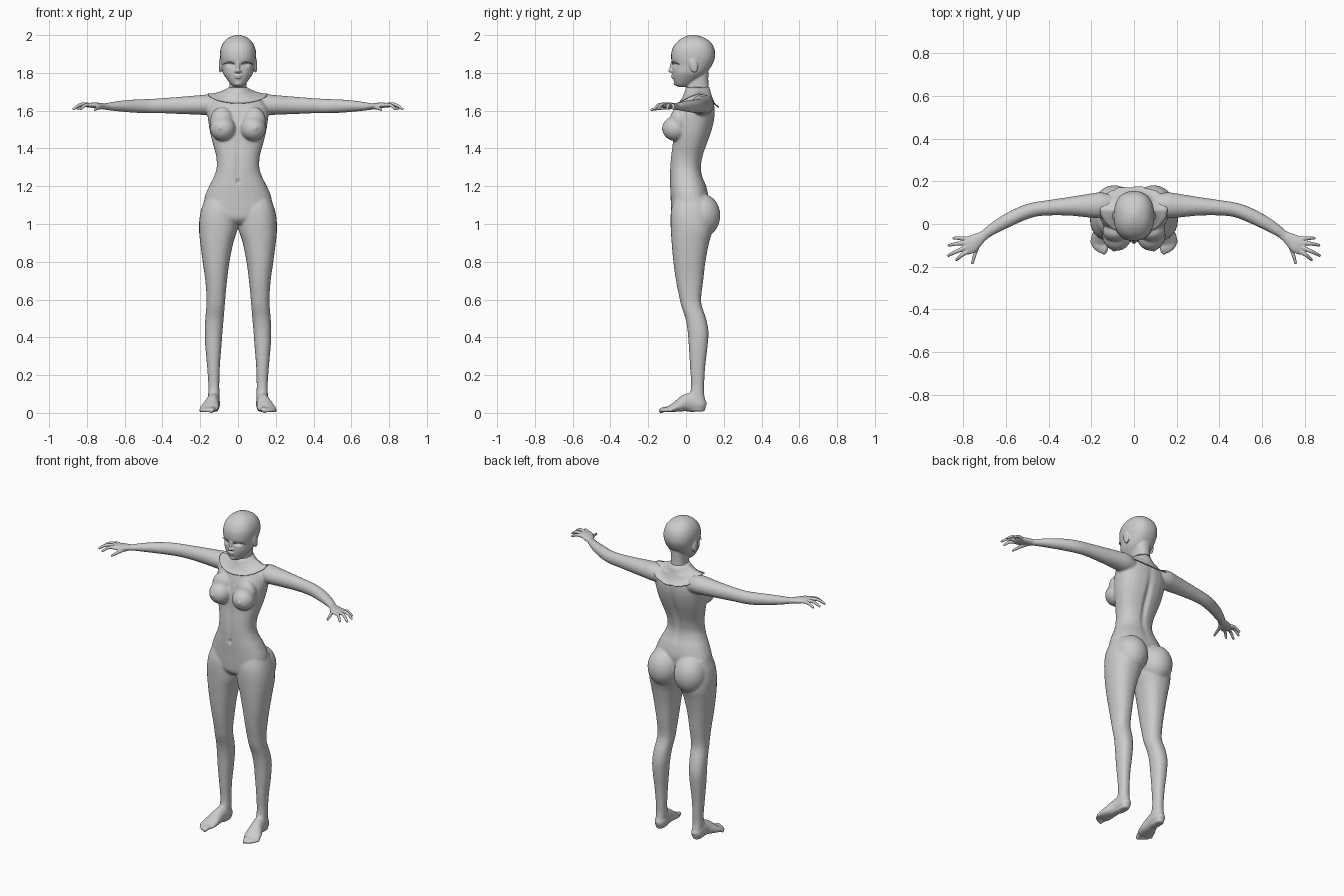
import bpy, bmesh, math, random
from mathutils import Vector, Matrix

random.seed(4)
Z = Vector((0, 0, 1))


def spline(rows, n=4):
    # Catmull-Rom interpolation of every column
    out = []
    for i in range(len(rows) - 1):
        a, b = rows[max(i - 1, 0)], rows[i]
        c, d = rows[i + 1], rows[min(i + 2, len(rows) - 1)]
        for k in range(n):
            t = k / n
            out.append([0.5 * (2*q + (r - p)*t + (2*p - 5*q + 4*r - s)*t*t + (3*q - p - 3*r + s)*t**3)
                        for p, q, r, s in zip(a, b, c, d)])
    return out + [list(rows[-1])]


def oval(c, u, v, e=1.0, n=28):
    f = lambda w: math.copysign(abs(w) ** e, w)
    return [c + u * f(math.cos(2*math.pi*i/n)) + v * f(math.sin(2*math.pi*i/n)) for i in range(n)]


def tube(bm, rings, cap=True):
    vs = [[bm.verts.new(p) for p in r] for r in rings]
    n = len(vs[0])
    for a, b in zip(vs, vs[1:]):
        for i in range(n):
            bm.faces.new((a[i], a[(i+1) % n], b[(i+1) % n], b[i]))
    if cap:
        bm.faces.new(vs[0])
        bm.faces.new(vs[-1])


def stack(bm, rows, s=1):
    # horizontal sections: z, x0, x1, y0, y1
    tube(bm, [oval(Vector((s*(a+b)/2, (c+d)/2, z)), Vector(((b-a)/2, 0, 0)), Vector((0, (d-c)/2, 0)), 0.87)
              for z, a, b, c, d in spline(rows)])


def limb(bm, rows, s=1, n=28):
    # sections along a path: x, y, z, half width, half thickness
    rows = spline(rows)
    P = [Vector((s*r[0], r[1], r[2])) for r in rows]
    rings = []
    for i, r in enumerate(rows):
        t = (P[min(i+1, len(P)-1)] - P[max(i-1, 0)]).normalized()
        u = t.cross(Z).normalized()
        rings.append(oval(P[i], u*r[3], u.cross(t)*r[4], 1, n))
    tube(bm, rings)


def ball(bm, c, r, tilt=0):
    m = Matrix.Translation(c) @ Matrix.Rotation(tilt, 4, 'X') @ Matrix.Diagonal((*r, 1))
    bmesh.ops.create_uvsphere(bm, u_segments=24, v_segments=16, radius=1, matrix=m)


def pair(bm, c, r, tilt=0):
    for s in (1, -1):
        ball(bm, (s*c[0], c[1], c[2]), r, tilt)


def finish(bm, name, voxel=0, smooth=0, dents=()):
    bmesh.ops.recalc_face_normals(bm, faces=bm.faces)
    me = bpy.data.meshes.new(name)
    bm.to_mesh(me)
    bm.free()
    ob = bpy.data.objects.new(name, me)
    bpy.context.collection.objects.link(ob)
    if voxel:
        m = ob.modifiers.new("fuse", 'REMESH')
        m.mode, m.voxel_size = 'VOXEL', voxel
        m = ob.modifiers.new("soften", 'SMOOTH')
        m.factor, m.iterations = 0.5, smooth
        dg = bpy.context.evaluated_depsgraph_get()
        me = bpy.data.meshes.new_from_object(ob.evaluated_get(dg))
        ob.modifiers.clear()
        ob.data = me
        # sculpted hollows: centre, radii, push along y
        for x, y, z, a, b, c, push in dents:
            for v in me.vertices:
                q = ((abs(v.co.x)-x)/a)**2 + ((v.co.y-y)/b)**2 + ((v.co.z-z)/c)**2
                if q < 6:
                    v.co.y += push * math.exp(-q)
    for p in me.polygons:
        p.use_smooth = True
    return ob


# body: torso, legs, feet and arms fused together
bm = bmesh.new()
torso = [(1.0, .06, -.05, .06), (1.03, .13, -.075, .08), (1.08, .178, -.08, .11), (1.14, .177, -.082, .12),
         (1.2, .153, -.085, .108), (1.25, .128, -.085, .088), (1.3, .113, -.085, .08), (1.36, .116, -.08, .09),
         (1.42, .132, -.072, .11), (1.48, .147, -.068, .132), (1.54, .157, -.06, .148), (1.59, .162, -.048, .153),
         (1.63, .152, -.035, .15), (1.67, .115, -.018, .138), (1.69, .075, 0, .127), (1.72, .047, .004, .12),
         (1.76, .045, .004, .116)]
stack(bm, [(z, -w, w, a, b) for z, w, a, b in torso])
leg = [(1.14, .02, .172, -.06, .11), (1.08, 0, .194, -.078, .13), (1.02, 0, .205, -.082, .14),
       (.96, .006, .206, -.08, .138), (.9, .025, .2, -.076, .122), (.8, .045, .187, -.067, .103),
       (.7, .058, .173, -.053, .091), (.62, .066, .167, -.037, .081), (.57, .07, .167, -.026, .083),
       (.5, .076, .173, -.003, .106), (.43, .082, .176, .009, .119), (.35, .088, .173, .015, .114),
       (.25, .096, .164, .021, .102), (.15, .099, .157, .027, .096), (.1, .098, .158, .02, .096),
       (.05, .1, .158, .005, .105), (.008, .104, .154, .012, .1)]
foot = [(.128, .103, .032, .016, .022), (.128, .08, .042, .032, .038), (.13, .04, .055, .034, .052),
        (.135, 0, .052, .036, .046), (.144, -.04, .037, .046, .032), (.153, -.075, .024, .051, .02),
        (.158, -.098, .016, .044, .012)]
toes = [(.128, -.08, .14, -.145, .014), (.147, -.085, .161, -.138, .010), (.163, -.083, .177, -.126, .010),
        (.178, -.075, .19, -.111, .009), (.19, -.06, .199, -.092, .009)]
arm = [(.09, .085, 1.62, .05, .045), (.15, .088, 1.63, .06, .055), (.2, .086, 1.63, .057, .052),
       (.3, .083, 1.628, .044, .046), (.4, .076, 1.626, .036, .04), (.47, .067, 1.624, .034, .038),
       (.53, .047, 1.624, .034, .036), (.6, .013, 1.624, .032, .031), (.66, -.022, 1.623, .027, .024),
       (.7, -.05, 1.622, .022, .018), (.72, -.064, 1.622, .021, .016)]
for s in (1, -1):
    stack(bm, leg, s)
    limb(bm, foot, s)
    limb(bm, arm, s)
    for x0, y0, x1, y1, r in toes:
        limb(bm, [(x0, y0, .02, r, r), ((x0+x1)/2, (y0+y1)/2, .02, r, r), (x1, y1+r, .012, r, r)], s, 12)
        ball(bm, (s*x1, y1+r, .012), (r, r, r))
pair(bm, (.092, .083, 1.045), (.098, .099, .115))
pair(bm, (.08, -.056, 1.505), (.068, .07, .066))
pair(bm, (.085, -.035, 1.545), (.062, .05, .075))
pair(bm, (.094, -.12, 1.508), (.01, .012, .01))
finish(bm, "body", .006, 6, [(0, .12, 1.42, .016, .06, .17, -.014), (0, -.085, 1.33, .014, .04, .13, .007),
                             (0, -.085, 1.225, .009, .03, .012, .01)])

# hands: palm, four fingers and thumb
palm = [(.68, -.037, 1.622, .022, .017), (.71, -.058, 1.623, .024, .016), (.74, -.078, 1.626, .034, .016),
        (.77, -.1, 1.629, .039, .014), (.797, -.116, 1.627, .034, .01)]
fingers = [[(.765, -.072, 1.626), (.812, -.066, 1.628), (.846, -.067, 1.61)],
           [(.775, -.088, 1.628), (.828, -.092, 1.632), (.868, -.1, 1.61)],
           [(.775, -.105, 1.63), (.83, -.128, 1.633), (.87, -.148, 1.609)],
           [(.765, -.118, 1.628), (.805, -.145, 1.63), (.832, -.168, 1.609)],
           [(.72, -.075, 1.618), (.742, -.13, 1.614), (.757, -.182, 1.605)]]
for s, side in ((1, "left"), (-1, "right")):
    bm = bmesh.new()
    limb(bm, palm, s)
    for f in fingers:
        limb(bm, [(*p, r, r) for p, r in zip(f, (.011, .0095, .007))], s, 12)
        ball(bm, (s*f[2][0], *f[2][1:]), (.007,)*3)
    finish(bm, side + "_hand", .0035, 4)

# head: skull, face features, ears and neck
bm = bmesh.new()
skull = [(1.726, .02, -.04, 0), (1.738, .037, -.058, .03), (1.77, .062, -.068, .075), (1.8, .08, -.072, .108),
         (1.84, .088, -.073, .137), (1.88, .095, -.079, .153), (1.92, .094, -.075, .152),
         (1.955, .081, -.056, .137), (1.98, .059, -.027, .108), (1.995, .03, .003, .073), (2.001, .008, .03, .05)]
stack(bm, [(z, -w, w, a, b) for z, w, a, b in skull])
stack(bm, [(1.67, -.05, .05, .015, .125), (1.72, -.045, .045, .002, .12),
           (1.77, -.046, .046, .002, .118), (1.82, -.05, .05, .01, .12)])
ball(bm, (0, -.073, 1.838), (.01, .013, .032), -.2)
ball(bm, (0, -.081, 1.812), (.012, .013, .011))
pair(bm, (.011, -.073, 1.809), (.008, .01, .008))
ball(bm, (0, -.068, 1.786), (.023, .012, .006))
ball(bm, (0, -.067, 1.776), (.019, .012, .006))
ball(bm, (0, -.05, 1.745), (.02, .016, .014))
pair(bm, (.093, .04, 1.84), (.009, .022, .04), .2)
finish(bm, "head", .004, 5, [(.04, -.064, 1.845, .02, .035, .01, .016)])

# eyelashes: thin arcs above the eye hollows
for s, side in ((1, "left"), (-1, "right")):
    bm = bmesh.new()
    limb(bm, [(.018, -.068, 1.846, .003, .002), (.042, -.069, 1.857, .004, .003),
              (.066, -.05, 1.852, .004, .003), (.082, -.035, 1.845, .001, .001)], s, 8)
    finish(bm, side + "_eyelash")

# collar: thin skin sheet from the neck, torn along its outer edge
bm = bmesh.new()
N = 72
rings = [[] for _ in range(8)]
for i in range(N):
    a = 2 * math.pi * i / N
    c, s = math.cos(a), math.sin(a)
    back = max(s, 0)
    tear = random.uniform(-.05, .05) * (.4 + back) - .1 * back * math.cos(4 * a)
    edge = Vector((.158*c, .068 + (.11 if s > 0 else .118)*s, 1.69 - (.072 if s > 0 else .05)*abs(s)**1.2))
    neck = Vector((.046*c, .062 + .061*s, 1.725))
    for k in range(8):
        t = k / 7 * (1 + tear)
        p = neck.lerp(edge, t)
        p.z = edge.z + (neck.z - edge.z) * (1 - t) * abs(1 - t)
        rings[k].append(p)
tube(bm, rings, cap=False)
collar = finish(bm, "torn_collar")
m = collar.modifiers.new("thickness", 'SOLIDIFY')
m.thickness = .003
